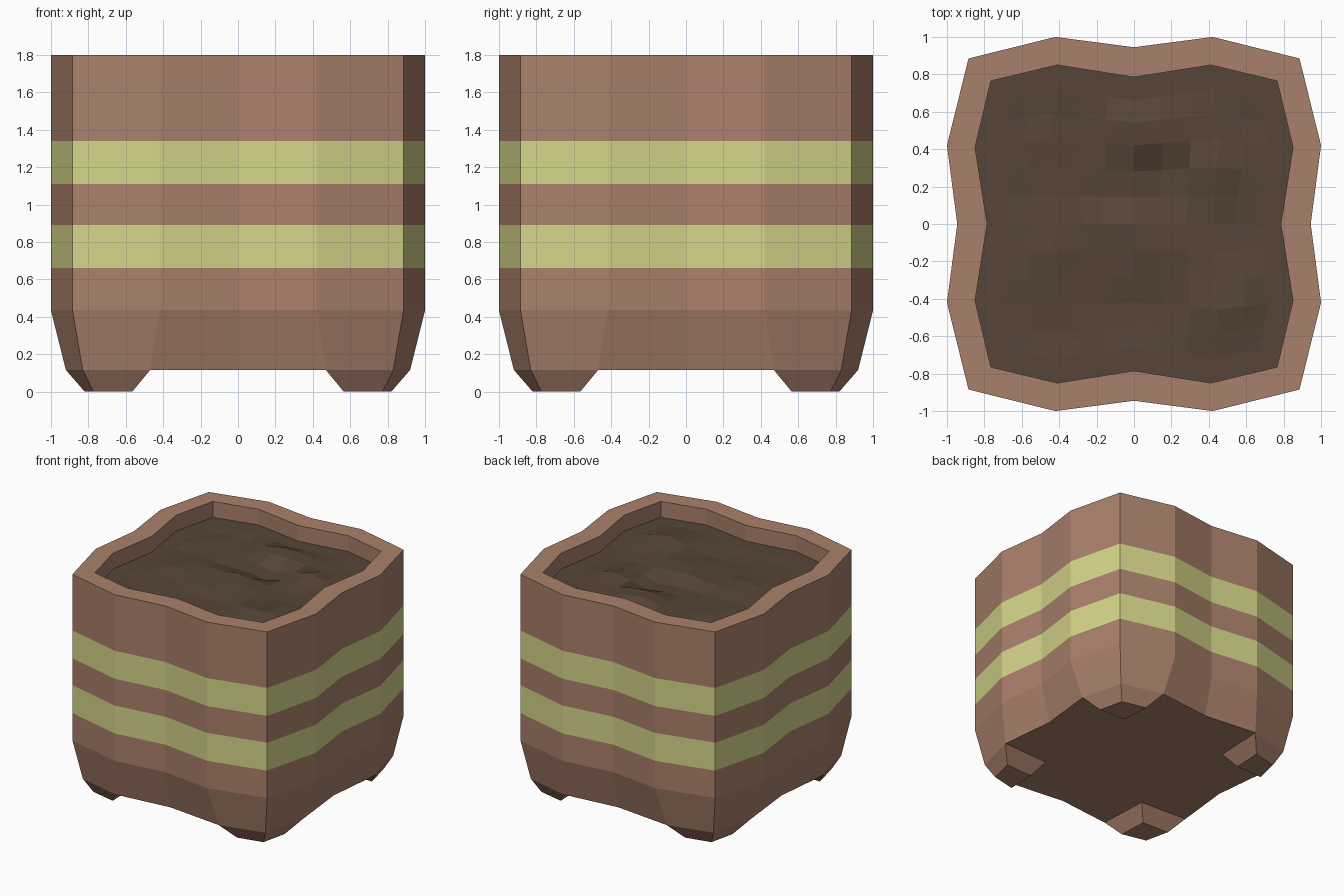
import bpy, bmesh, math, random
from mathutils import Matrix, Vector

random.seed(4)
cube = bpy.data.objects.get("Cube")
if cube:
    bpy.data.objects.remove(cube)


def material(name, rgb):
    mat = bpy.data.materials.new(name)
    mat.use_nodes = True
    color = (*rgb, 1)
    mat.diffuse_color = color
    mat.node_tree.nodes["Principled BSDF"].inputs["Base Color"].default_value = color
    return mat


clay = material("clay brown", (0.40, 0.216, 0.147))
stripe = material("stripe yellow", (0.66, 0.66, 0.25))
earth = material("dark soil", (0.093, 0.06, 0.037))


def four_way(points):
    """Repeat points around the vertical axis in quarter turns."""
    return [Matrix.Rotation(math.radians(90 * q), 3, 'Z') @ Vector(p)
            for q in range(4) for p in points]


def ring(bm, z, mid, bulge, side, corner):
    """Wavy square outline: dented middle, bulged shoulders, blunt corners."""
    quarter = [(0, -mid, z), (bulge, -side, z), (corner, -corner, z), (side, -bulge, z)]
    return [bm.verts.new(p) for p in four_way(quarter)]


def bridge(bm, low, high):
    n = len(low)
    return [bm.faces.new((low[i], low[(i + 1) % n], high[(i + 1) % n], high[i]))
            for i in range(n)]


def finish(bm, name, mats):
    mesh = bpy.data.meshes.new(name)
    bm.to_mesh(mesh)
    bm.free()
    for m in mats:
        mesh.materials.append(m)
    obj = bpy.data.objects.new(name, mesh)
    bpy.context.collection.objects.link(obj)
    return obj


# Pot wall with two stripes, rim and inner wall
soil_z = 1.67
outer = (0.945, 0.42, 1.0, 0.885)
inner = (0.785, 0.41, 0.85, 0.765)
bm = bmesh.new()
base_ring = ring(bm, 0.115, 0.87, 0.47, 0.92, 0.83)
rings = [base_ring]
rings += [ring(bm, z, *outer) for z in (0.435, 0.66, 0.89, 1.11, 1.34, 1.8)]
rings += [ring(bm, z, *inner) for z in (1.8, soil_z - 0.01)]
for level, (low, high) in enumerate(zip(rings, rings[1:])):
    for face in bridge(bm, low, high):
        face.material_index = 1 if level in (2, 4) else 0

# Underside, notched around each foot
notches = [bm.verts.new(p) for p in four_way([(0.49, -0.49, 0.115)])]
underside = []
for q in range(4):
    mid, near, corner, far = base_ring[4 * q:4 * q + 4]
    underside += [mid, near, notches[q], far]
bm.faces.new(underside[::-1])

# Tapered corner feet
tips = [(0.565, -0.82, 0), (0.773, -0.773, 0), (0.82, -0.565, 0), (0.575, -0.575, 0)]
tip_verts = [bm.verts.new(p) for p in four_way(tips)]
for q in range(4):
    low = tip_verts[4 * q:4 * q + 4]
    bridge(bm, low, base_ring[4 * q + 1:4 * q + 4] + [notches[q]])
    bm.faces.new(low[::-1])
finish(bm, "pot", [clay, stripe])

# Lumpy soil: a grid bent to the inner outline
mid, bulge, side, corner = inner
knot = bulge / corner
half = [knot * i / 3 for i in range(4)] + [knot + (1 - knot) * i / 3 for i in (1, 2, 3)]
steps = [-t for t in half[:0:-1]] + half


def reach(t):
    t = abs(t)
    if t < knot:
        return mid + (side - mid) * t / knot
    return side + (corner - side) * (t - knot) / (1 - knot)


lumps = [(0.05, 0.45, 0.06), (0.05, -0.05, 0.05), (0.42, 0.3, 0.04),
         (0.5, -0.4, 0.04), (-0.4, -0.15, 0.03), (0.1, 0.22, -0.05)]
bm = bmesh.new()
grid = []
for v in steps:
    row = []
    for u in steps:
        x, y = u * reach(v), v * reach(u)
        z = soil_z
        if max(abs(u), abs(v)) < 0.8:
            z += random.uniform(-0.012, 0.012)
            z += sum(h * math.exp(-((x - a) ** 2 + (y - b) ** 2) / 0.025)
                     for a, b, h in lumps)
        row.append(bm.verts.new((x, y, z)))
    grid.append(row)
for r0, r1 in zip(grid, grid[1:]):
    for i in range(len(steps) - 1):
        bm.faces.new((r0[i], r0[i + 1], r1[i + 1], r1[i]))
finish(bm, "soil", [earth])
